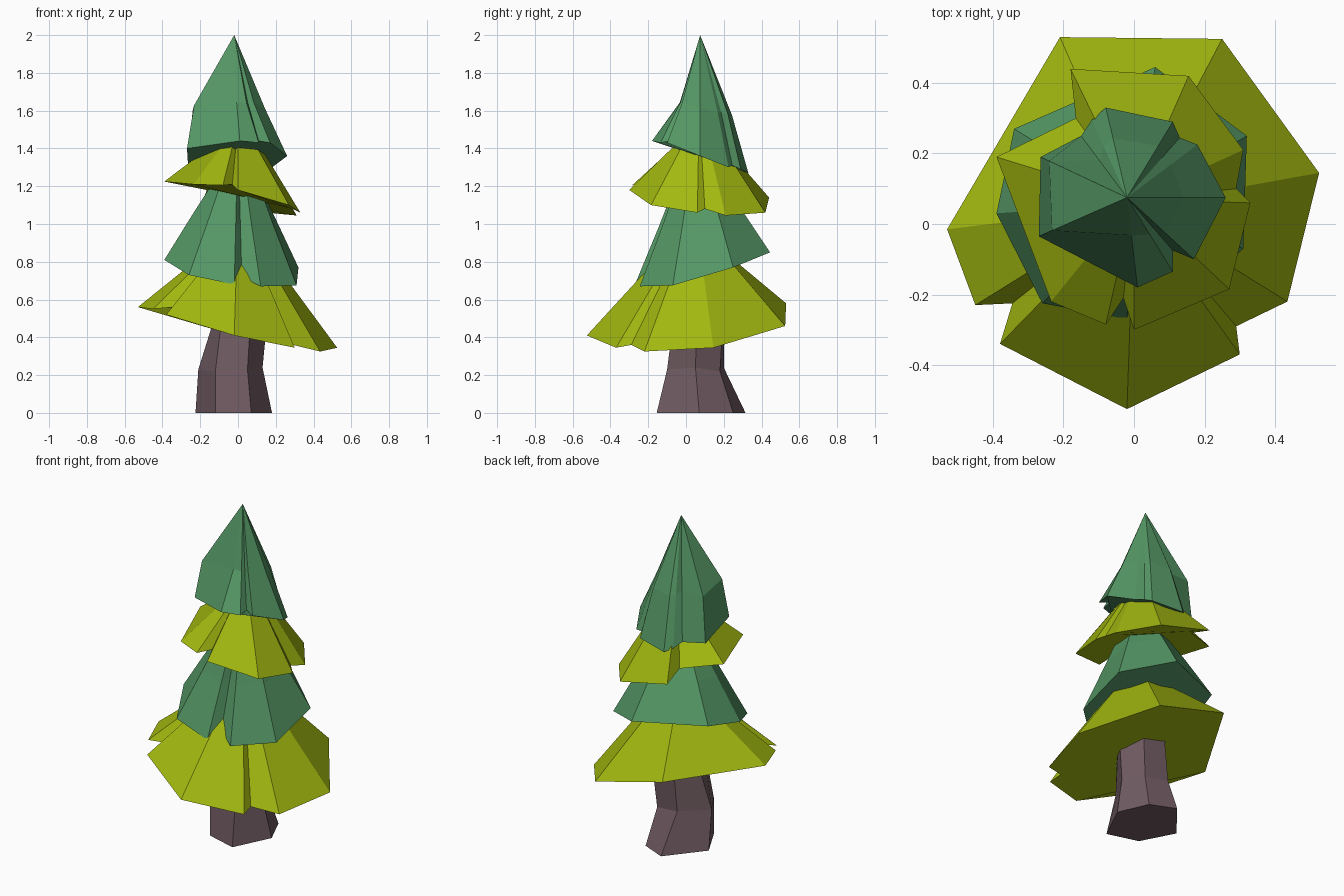
import bpy, bmesh

if "Cube" in bpy.data.objects:
    bpy.data.objects.remove(bpy.data.objects["Cube"])


def material(name, rgb):
    m = bpy.data.materials.new(name)
    m.diffuse_color = (*rgb, 1)
    m.use_nodes = True
    m.node_tree.nodes["Principled BSDF"].inputs["Base Color"].default_value = m.diffuse_color
    return m


def loft(name, rings, mat, apex=None):
    """Skin matching rings of points; close with caps or a pointed apex."""
    bm = bmesh.new()
    loops = [[bm.verts.new(p) for p in ring] for ring in rings]
    n = len(loops[0])
    for a, b in zip(loops, loops[1:]):
        for i in range(n):
            j = (i + 1) % n
            bm.faces.new((a[i], a[j], b[j], b[i]))
    bm.faces.new(loops[0][::-1])
    if apex:
        tip = bm.verts.new(apex)
        for i in range(n):
            bm.faces.new((loops[-1][i], loops[-1][(i + 1) % n], tip))
    else:
        bm.faces.new(loops[-1])
    bmesh.ops.recalc_face_normals(bm, faces=bm.faces)
    me = bpy.data.meshes.new(name)
    bm.to_mesh(me)
    bm.free()
    me.materials.append(mat)
    ob = bpy.data.objects.new(name, me)
    bpy.context.collection.objects.link(ob)
    return ob


def tier(name, rim, centre, profile, mat, apex=None):
    """Branch skirt: ragged rim shrunk towards a centre at each (scale, z, tilt).
    A rim point may carry a fourth value, its own scale on the shoulder ring."""
    cx, cy = centre
    mean = sum(p[2] for p in rim) / len(rim)
    rings = [[p[:3] for p in rim]]
    for k, (s, z, tilt) in enumerate(profile):
        ring = []
        for p in rim:
            f = p[3] if len(p) > 3 and k == 0 else s
            ring.append((cx + (p[0] - cx) * f, cy + (p[1] - cy) * f,
                         z + (p[2] - mean) * tilt))
        rings.append(ring)
    return loft(name, rings, mat, apex)


lime = material("lime_needles", (0.36, 0.48, 0.005))
green = material("green_needles", (0.09, 0.31, 0.13))
bark = material("bark", (0.16, 0.105, 0.12))

# Crooked six-sided trunk
loft("trunk", [
    [(-.12, -.10, 0), (.07, -.155, 0), (.18, .07, 0),
     (.10, .25, 0), (-.05, .315, 0), (-.225, .10, 0)],
    [(-.12, -.10, .22), (.05, -.10, .23), (.13, .05, .24),
     (.07, .18, .22), (-.08, .20, .24), (-.21, .05, .23)],
    [(-.08, -.06, .55), (.07, -.06, .55), (.16, .06, .55),
     (.10, .20, .55), (-.05, .20, .55), (-.11, .07, .55)],
], bark)

# Lowest and widest skirt
tier("bottom_branches", [
    (-.21, .53, .58), (-.53, -.015, .56), (-.45, -.23, .55), (-.345, -.225, .56),
    (-.38, -.34, .52), (-.02, -.525, .41), (.30, -.37, .345), (.29, -.29, .36),
    (.435, -.22, .325), (.525, .145, .345), (.25, .525, .46),
], (0, .05), [(.25, .88, 0)], lime)

# Second skirt with a rounded shoulder
tier("lower_middle_branches", [
    (-.34, .27, .86), (-.39, .03, .81), (-.26, -.225, .73), (-.02, -.27, .68),
    (.02, -.19, .72), (.12, -.245, .67), (.31, -.07, .675),
    (.32, .25, .77), (.06, .445, .85),
], (0, .06), [(.62, 1.02, .5), (.34, 1.22, 0)], green)

# Third, flared skirt
tier("upper_middle_branches", [
    (-.18, .44, 1.14), (-.165, .30, 1.18), (-.39, .19, 1.225), (-.235, -.22, 1.21),
    (-.08, -.285, 1.205), (-.03, -.21, 1.21), (.0, -.30, 1.18), (.27, -.185, 1.10),
    (.33, .06, 1.06), (.29, .10, 1.08), (.31, .21, 1.045), (.155, .42, 1.06),
], (0, .07), [(.34, 1.42, 0)], lime)

# Pointed top
tier("top_branches", [
    (-.08, .33, 1.27, .66), (-.12, .295, 1.29, .66), (-.15, .25, 1.32, .6),
    (-.265, .19, 1.32, .9), (-.27, -.035, 1.40, .85), (.01, -.18, 1.44, .42),
    (.11, -.135, 1.43, .5), (.11, -.075, 1.44, .55), (.17, -.10, 1.43, .55),
    (.26, .075, 1.36, .58), (.18, .225, 1.30, .62), (.13, .245, 1.31, .65),
    (.11, .29, 1.29, .68),
], (-.02, .075), [(.6, 1.61, .4)], green, apex=(-.02, .075, 2))
